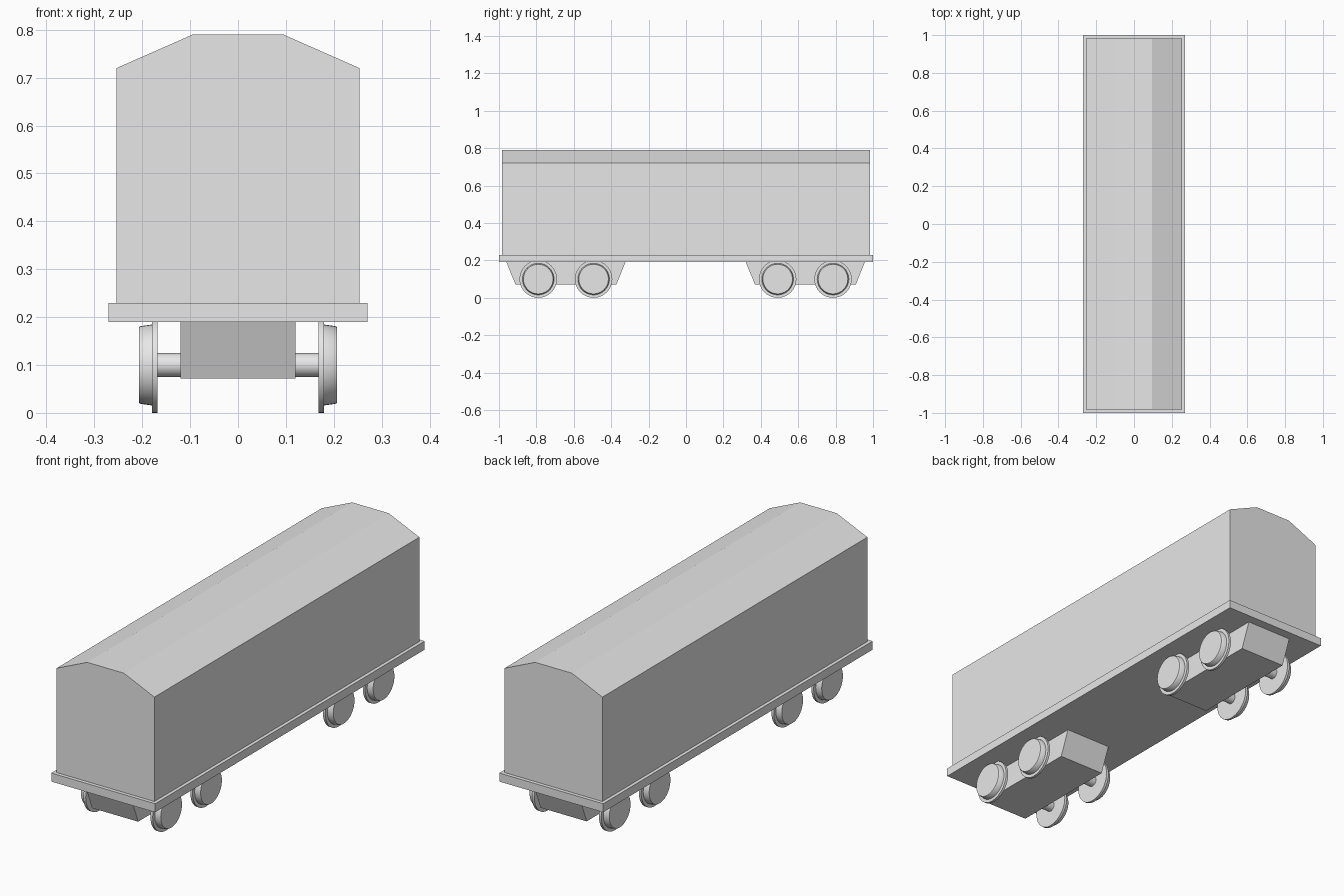
import bpy, bmesh, math

if "Cube" in bpy.data.objects:
    bpy.data.objects.remove(bpy.data.objects["Cube"])

grey = bpy.data.materials.new("plain grey")
grey.diffuse_color = (0.8, 0.8, 0.8, 1)
grey.use_nodes = True
grey.node_tree.nodes["Principled BSDF"].inputs["Base Color"].default_value = grey.diffuse_color


def finish(name, bm, smooth=False):
    bmesh.ops.recalc_face_normals(bm, faces=bm.faces)
    mesh = bpy.data.meshes.new(name)
    bm.to_mesh(mesh)
    bm.free()
    mesh.materials.append(grey)
    ob = bpy.data.objects.new(name, mesh)
    bpy.context.collection.objects.link(ob)
    if smooth:
        bpy.ops.object.select_all(action='DESELECT')
        ob.select_set(True)
        bpy.context.view_layer.objects.active = ob
        bpy.ops.object.shade_smooth_by_angle(angle=math.radians(30))
    return ob


def prism(name, points, direction):
    """Close a 3D outline and extrude it along direction."""
    bm = bmesh.new()
    face = bm.faces.new([bm.verts.new(p) for p in points])
    ext = bmesh.ops.extrude_face_region(bm, geom=[face], use_keep_orig=True)
    moved = [g for g in ext['geom'] if isinstance(g, bmesh.types.BMVert)]
    bmesh.ops.translate(bm, verts=moved, vec=direction)
    return finish(name, bm)


def lathe_x(name, profile, y, z, n=40):
    """Turn (x, radius) steps about an axis parallel to x, with capped ends."""
    bm = bmesh.new()
    rings = [[bm.verts.new((x, y + r * math.cos(2 * math.pi * i / n),
                            z + r * math.sin(2 * math.pi * i / n)))
              for i in range(n)] for x, r in profile]
    for a, b in zip(rings, rings[1:]):
        for i in range(n):
            j = (i + 1) % n
            bm.faces.new((a[i], a[j], b[j], b[i]))
    bm.faces.new(rings[0])
    bm.faces.new(rings[-1])
    return finish(name, bm, True)


# Deck plate
prism("deck", [(-.27, -1, .19), (.27, -1, .19), (.27, -1, .23), (-.27, -1, .23)], (0, 2, 0))

# Closed body with a three-panel roof
body = [(-.254, .23), (.254, .23), (.254, .72), (.095, .79), (-.095, .79), (-.254, .72)]
prism("body", [(x, -.983, z) for x, z in body], (0, 1.966, 0))

# Two trucks, each with a tapered frame and two wheelsets
wheel = [(.168, .1), (.18, .1), (.18, .0845), (.204, .081), (.207, .079)]
side = [(-.318, .19), (-.27, .072), (.27, .072), (.318, .19)]
for end, cy in (("front", -.642), ("back", .638)):
    prism(end + "_truck_frame", [(-.12, cy + y, z) for y, z in side], (.24, 0, 0))
    for k, dy in enumerate((-.148, .148), 1):
        y = cy + dy
        lathe_x(f"{end}_axle_{k}", [(-.17, .025), (.17, .025)], y, .1, 24)
        for label, s in (("left", -1), ("right", 1)):
            lathe_x(f"{end}_{label}_wheel_{k}", [(s * x, r) for x, r in wheel], y, .1)
